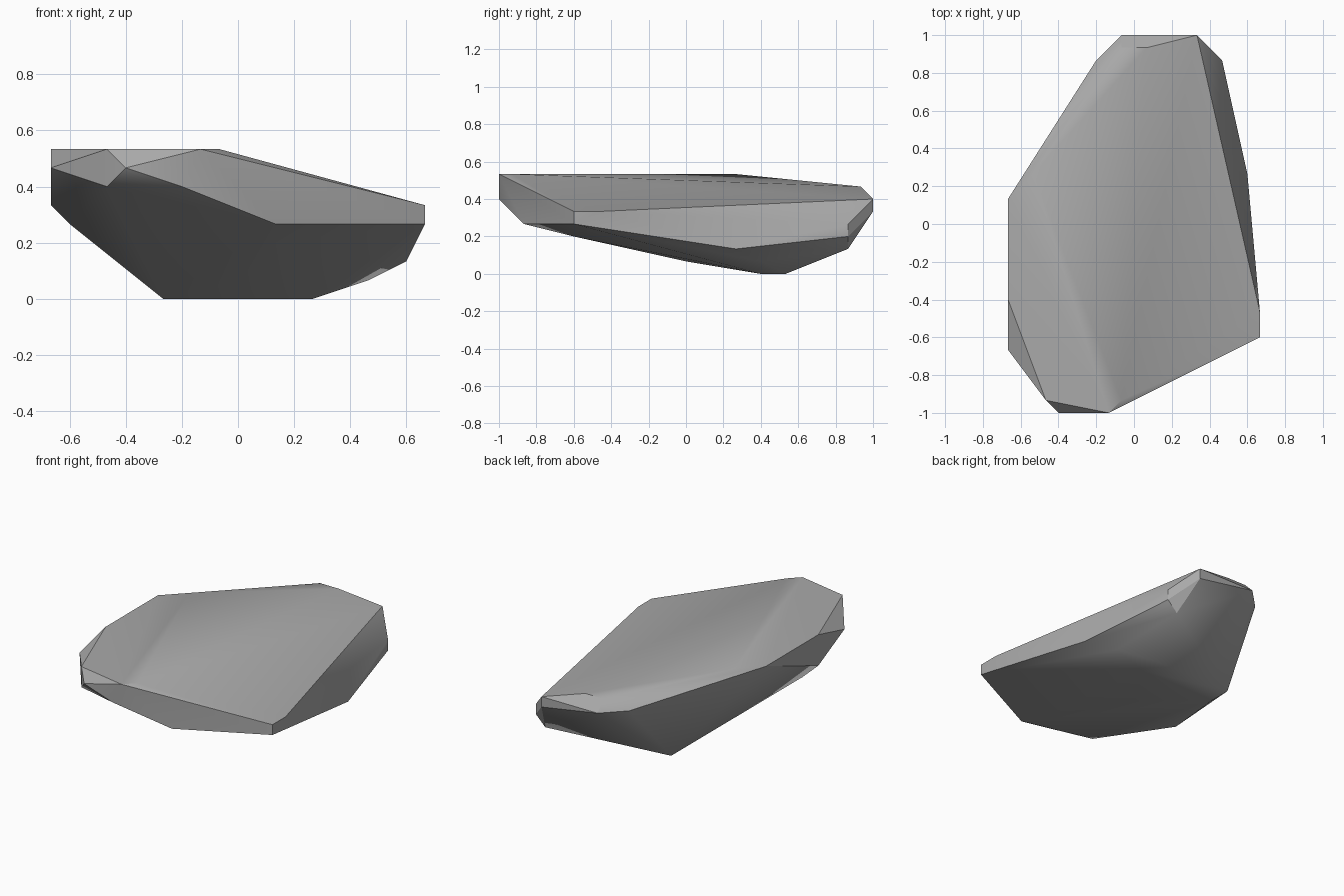
import bpy
import bmesh
import math
from mathutils import Vector

default_cube = bpy.data.objects.get("Cube")
if default_cube:
    bpy.data.objects.remove(default_cube, do_unlink=True)

UNIT = 1 / 15  # corners sit on a coarse grid

# Corners of the broad, tilted upper face
crown = [(-10, 2, 8), (-8, 4, 8), (-1, 14, 7), (1, 14, 7), (5, 15, 6), (10, -7, 5),
         (10, -9, 5), (-1, -14, 8), (-2, -15, 8), (-7, -14, 8), (-10, -6, 8)]

# Corners of the chipped rim
rim = [(-10, -10, 7), (-6, -15, 7), (-3, -15, 6), (2, -13, 4), (10, -9, 4), (9, 4, 2),
       (7, 13, 4), (7, 13, 3), (5, 15, 5), (-1, 15, 6), (-3, 13, 6), (-10, -6, 5), (-7, -14, 6)]

# Corners of the rounded underside
keel = [(-9, -5, 4), (-4, 8, 0), (4, 8, 0), (-4, 6, 0), (4, 6, 0),
        (7, 6, 1), (0, 0, 1), (2, -9, 3), (6, 13, 2)]


def make_material(name, color):
    material = bpy.data.materials.new(name)
    material.use_nodes = True
    material.diffuse_color = color
    material.node_tree.nodes["Principled BSDF"].inputs["Base Color"].default_value = color
    return material


def make_boulder(name, corners, material):
    """Wrap a convex stone around the given corners."""
    bm = bmesh.new()
    for corner in corners:
        bm.verts.new(Vector(corner) * UNIT)
    hull = bmesh.ops.convex_hull(bm, input=bm.verts[:])
    loose = {g for g in hull["geom_interior"] + hull["geom_unused"]
             if isinstance(g, bmesh.types.BMVert)}
    bmesh.ops.delete(bm, geom=list(loose), context="VERTS")
    bmesh.ops.recalc_face_normals(bm, faces=bm.faces[:])
    mesh = bpy.data.meshes.new(name)
    bm.to_mesh(mesh)
    bm.free()
    mesh.materials.append(material)
    boulder = bpy.data.objects.new(name, mesh)
    bpy.context.collection.objects.link(boulder)
    return boulder


stone_grey = make_material("stone_grey", (0.4, 0.4, 0.4, 1))
rock = make_boulder("rock", crown + rim + keel, stone_grey)

# Soft facets with crisp chipped edges
bpy.ops.object.select_all(action="DESELECT")
rock.select_set(True)
bpy.context.view_layer.objects.active = rock
bpy.ops.object.shade_smooth_by_angle(angle=math.radians(30))
